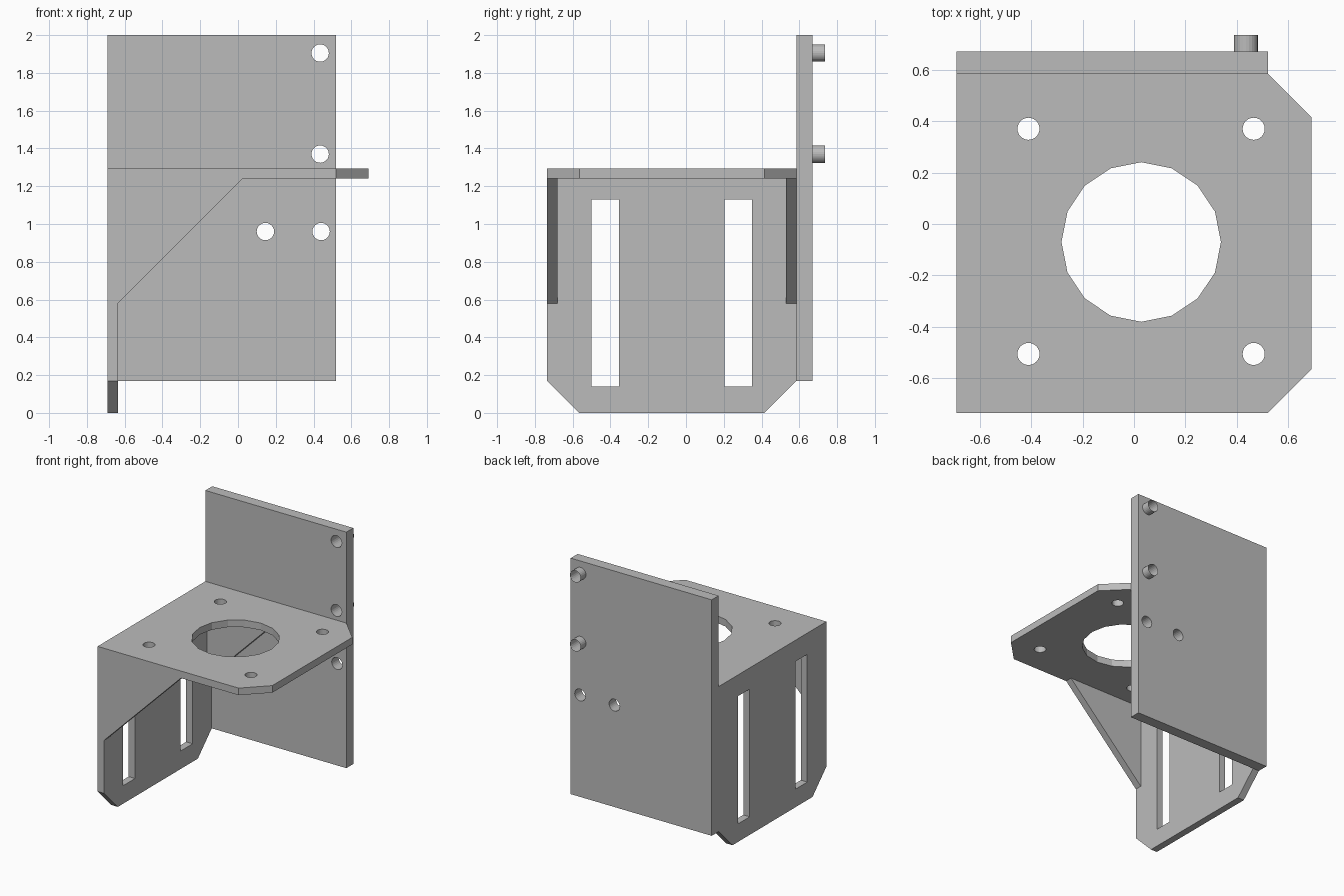
import bpy, bmesh, math
from mathutils import Matrix, Vector

if "Cube" in bpy.data.objects:
    bpy.data.objects.remove(bpy.data.objects["Cube"])

metal = bpy.data.materials.new("plain grey metal")
metal.diffuse_color = (0.5, 0.5, 0.5, 1)
metal.use_nodes = True
metal.node_tree.nodes["Principled BSDF"].inputs["Base Color"].default_value = metal.diffuse_color

# local (u, v, extrusion) axes for plates facing each way
FRAMES = {
    "x": ((0, 1, 0), (0, 0, 1), (1, 0, 0)),
    "y": ((1, 0, 0), (0, 0, 1), (0, -1, 0)),
    "z": ((1, 0, 0), (0, 1, 0), (0, 0, 1)),
}


def circle(cu, cv, r, n=24):
    return [(cu + r * math.cos(2 * math.pi * i / n), cv + r * math.sin(2 * math.pi * i / n))
            for i in range(n)]


def rect(u0, v0, u1, v1):
    return [(u0, v0), (u1, v0), (u1, v1), (u0, v1)]


def plate(name, axis, lo, hi, outline, holes=(), caps=True):
    """Sheet with holes: 2D outline loops filled and extruded from lo to hi along an axis."""
    curve = bpy.data.curves.new(name + "_profile", "CURVE")
    curve.dimensions = "2D"
    curve.fill_mode = "BOTH" if caps else "NONE"
    curve.extrude = (hi - lo) / 2
    for loop in [outline, *holes]:
        s = curve.splines.new("POLY")
        s.points.add(len(loop) - 1)
        for p, (u, v) in zip(s.points, loop):
            p.co = (u, v, 0, 1)
        s.use_cyclic_u = True
    helper = bpy.data.objects.new(name + "_profile", curve)
    bpy.context.collection.objects.link(helper)
    mesh = bpy.data.meshes.new_from_object(
        helper.evaluated_get(bpy.context.evaluated_depsgraph_get()))
    bpy.data.objects.remove(helper)
    bpy.data.curves.remove(curve)

    mat = Matrix(FRAMES[axis]).transposed().to_4x4()
    mid = Vector((0, 0, 0))
    mid["xyz".index(axis)] = (lo + hi) / 2
    mesh.transform(Matrix.Translation(mid) @ mat)
    bm = bmesh.new()
    bm.from_mesh(mesh)
    bmesh.ops.remove_doubles(bm, verts=bm.verts, dist=1e-5)
    bmesh.ops.recalc_face_normals(bm, faces=bm.faces)
    for f in bm.faces:
        f.smooth = False
        f.material_index = 0
    bm.to_mesh(mesh)
    bm.free()
    mesh.name = name
    mesh.materials.clear()
    mesh.materials.append(metal)
    ob = bpy.data.objects.new(name, mesh)
    bpy.context.collection.objects.link(ob)
    return ob


T = 0.055                       # sheet thickness
L, R = -0.69, 0.69              # left and right limits
F, B = -0.735, 0.585            # front and back limits of the bracket
TOP, C = 1.295, 0.17            # bracket top, corner chamfer
HOLE = 0.046

# tall back plate with four holes
sleeves = [(0.435, 1.905), (0.435, 1.37)]
plate("back_plate", "y", B, 0.67, rect(L, C, 0.52, 2.0),
      [circle(u, v, HOLE) for u, v in sleeves + [(0.145, 0.96), (0.44, 0.96)]])

# thin open sleeves continuing the two upper holes behind the plate
for i, (u, v) in enumerate(sleeves):
    plate(f"hole_sleeve_{i + 1}", "y", 0.67, 0.735, circle(u, v, HOLE), caps=False)

# horizontal mounting shelf with a large opening and four bolt holes
plate("mounting_shelf", "z", TOP - T, TOP,
      [(L, F), (R - C, F), (R, F + C), (R, B - C), (R - C, B), (L, B)],
      [circle(0.028, -0.07, 0.31, 16)] +
      [circle(x, y, 0.043) for x in (-0.41, 0.465) for y in (-0.505, 0.37)])

# vertical side plate with two slots
plate("slotted_side_plate", "x", L, L + T,
      [(F + C, 0), (B - C, 0), (B, C), (B, TOP - T), (F, TOP - T), (F, C)],
      [rect(y, 0.14, y + 0.145, 1.13) for y in (-0.5, 0.205)])

# triangular gussets at the front and back
for name, y in (("front_gusset", F), ("back_gusset", B - T)):
    plate(name, "y", y, y + T, [(L + T, 0.58), (0.025, TOP - T), (L + T, TOP - T)])
